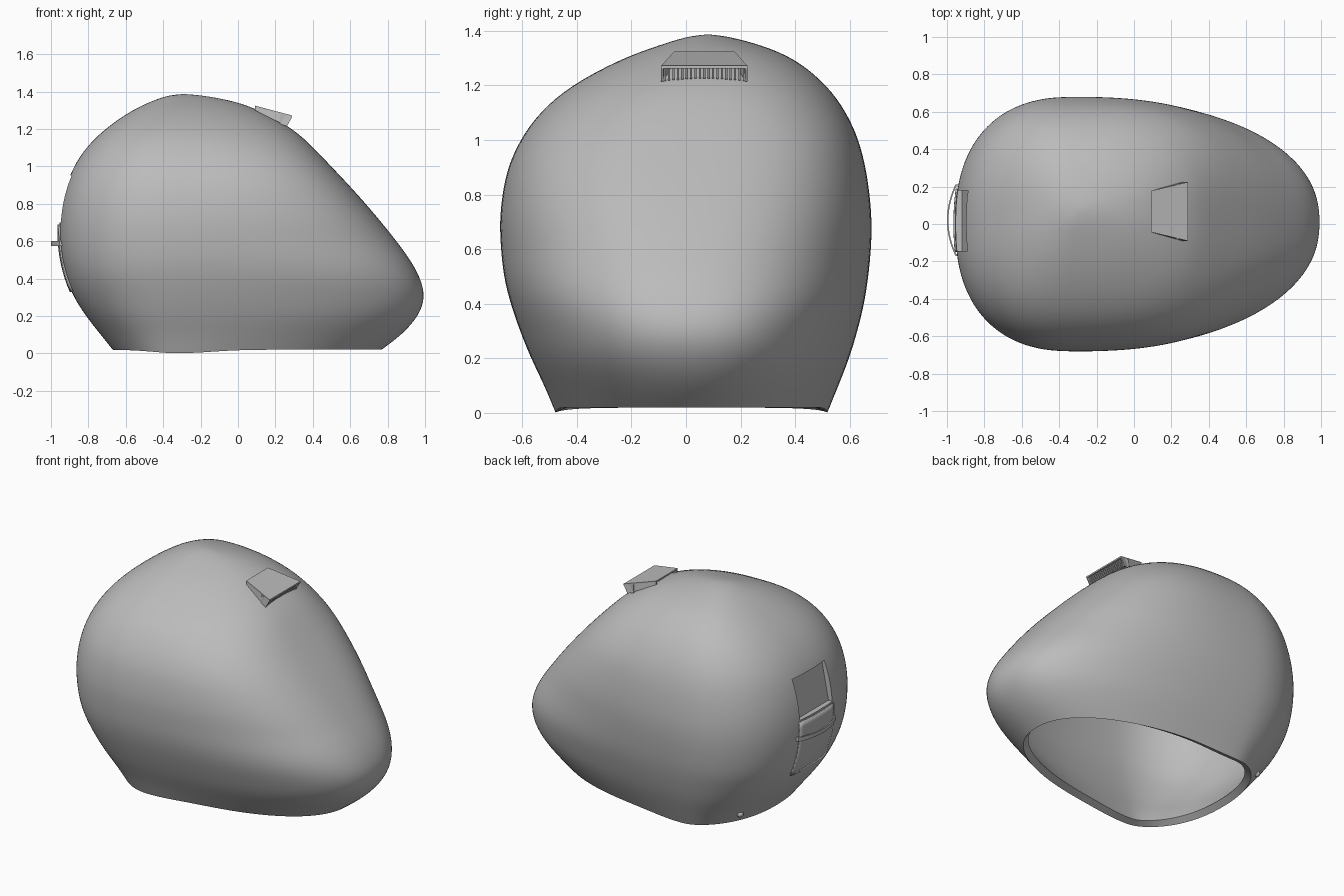
import bpy, bmesh, math
from mathutils import Vector

cube = bpy.data.objects.get("Cube")
if cube:
    bpy.data.objects.remove(cube, do_unlink=True)

grey = bpy.data.materials.new("plain_grey")
GREY = (0.5, 0.5, 0.5, 1)
grey.use_nodes = True
grey.diffuse_color = GREY
for node in grey.node_tree.nodes:
    if node.type == 'BSDF_PRINCIPLED':
        node.inputs["Base Color"].default_value = GREY


def make_object(name, bm):
    mesh = bpy.data.meshes.new(name)
    bm.to_mesh(mesh)
    bm.free()
    obj = bpy.data.objects.new(name, mesh)
    bpy.context.collection.objects.link(obj)
    mesh.materials.append(grey)
    return obj


def activate(obj):
    bpy.ops.object.select_all(action='DESELECT')
    obj.select_set(True)
    bpy.context.view_layer.objects.active = obj


def smooth(obj, degrees=35):
    activate(obj)
    bpy.ops.object.shade_smooth_by_angle(angle=math.radians(degrees))


def add_prism(bm, points, vector):
    """Polygon swept along a vector into a closed solid."""
    face = bm.faces.new([bm.verts.new(p) for p in points])
    swept = bmesh.ops.extrude_face_region(bm, geom=[face], use_keep_orig=True)
    moved = [g for g in swept["geom"] if isinstance(g, bmesh.types.BMVert)]
    bmesh.ops.translate(bm, verts=moved, vec=vector)
    bmesh.ops.recalc_face_normals(bm, faces=bm.faces)


def power(value, exponent):
    return math.copysign(abs(value) ** exponent, value)


# Helmet shell: level sections (z, back x, chin x, right y, left y, front squareness)
LEVELS = [
    (0.02, -0.67, 0.77, -0.48, 0.52, 2.2),
    (0.1, -0.735, 0.88, -0.52, 0.56, 2.2),
    (0.2, -0.815, 0.97, -0.57, 0.6, 2.3),
    (0.3, -0.88, 1.005, -0.61, 0.63, 2.3),
    (0.4, -0.92, 0.98, -0.645, 0.655, 2.4),
    (0.5, -0.945, 0.925, -0.67, 0.67, 2.4),
    (0.6, -0.957, 0.85, -0.68, 0.68, 2.4),
    (0.7, -0.957, 0.77, -0.685, 0.683, 2.5),
    (0.8, -0.945, 0.685, -0.675, 0.675, 2.6),
    (0.9, -0.92, 0.595, -0.655, 0.66, 2.7),
    (1.0, -0.88, 0.5, -0.61, 0.635, 2.8),
    (1.1, -0.815, 0.405, -0.54, 0.59, 2.7),
    (1.2, -0.715, 0.3, -0.425, 0.52, 2.5),
    (1.3, -0.57, 0.12, -0.235, 0.4, 2.3),
    (1.35, -0.46, -0.02, -0.09, 0.27, 2.1),
    (1.378, -0.38, -0.18, 0.0, 0.16, 2),
]
SEGMENTS = 48
WIDEST = -0.32


def section(bm, level, is_hem):
    z, back, chin, right, left, square = level
    middle, half = (left + right) / 2, (left - right) / 2
    ring = []
    for i in range(SEGMENTS):
        angle = math.tau * (i + 0.5) / SEGMENTS
        c, s = math.cos(angle), math.sin(angle)
        n = square if c > 0 else min(square, 2.4)
        reach = chin - WIDEST if c > 0 else WIDEST - back
        x = WIDEST + reach * power(c, 2 / n)
        y = middle + half * power(s, 2 / n)
        # the hem dips below the ears
        dip = 0.02 * math.exp(-((x + 0.3) / 0.2) ** 2) if is_hem else 0
        ring.append(bm.verts.new((x, y, z - dip)))
    return ring


bm = bmesh.new()
rings = [section(bm, level, k == 0) for k, level in enumerate(LEVELS)]
for low, high in zip(rings, rings[1:]):
    for i in range(SEGMENTS):
        j = (i + 1) % SEGMENTS
        bm.faces.new((low[i], low[j], high[j], high[i]))
crown = bm.verts.new((-0.29, 0.08, 1.388))
for i in range(SEGMENTS):
    bm.faces.new((rings[-1][i], rings[-1][(i + 1) % SEGMENTS], crown))
shell = make_object("helmet_shell", bm)

# Recess in the back of the shell
bm = bmesh.new()
add_prism(bm, [(x, -0.145, z) for x, z in
               ((-1.2, 0.7), (-0.92, 0.7), (-0.872, 0.95), (-1.2, 0.95))], (0, 0.325, 0))
cutter = make_object("recess_cutter", bm)
cutter.hide_render = True

rounding = shell.modifiers.new("rounding", 'SUBSURF')
rounding.levels = rounding.render_levels = 2
wall = shell.modifiers.new("wall", 'SOLIDIFY')
wall.thickness = 0.045
wall.offset = -1
recess = shell.modifiers.new("recess", 'BOOLEAN')
recess.operation = 'DIFFERENCE'
recess.solver = 'EXACT'
recess.object = cutter
activate(shell)
for modifier in list(shell.modifiers):
    bpy.ops.object.modifier_apply(modifier=modifier.name)
bpy.data.objects.remove(cutter, do_unlink=True)
smooth(shell)
bpy.context.view_layer.update()


def back_surface(y, z):
    hit, spot, normal, index = shell.ray_cast(Vector((-2, y, z)), Vector((1, 0, 0)))
    return spot.x if hit else -0.9


# Thin plate hugging the back below the recess
COLS, ROWS = 10, 10
bm = bmesh.new()
grid = []
for r in range(ROWS + 1):
    z = 0.33 + 0.36 * r / ROWS
    row = []
    for c in range(COLS + 1):
        y = -0.15 + 0.34 * c / COLS
        row.append(bm.verts.new((back_surface(y, z) - 0.006, y, z)))
    grid.append(row)
for a, b in zip(grid, grid[1:]):
    for c in range(COLS):
        bm.faces.new((a[c], b[c], b[c + 1], a[c + 1]))
bmesh.ops.recalc_face_normals(bm, faces=bm.faces)
plate = make_object("back_plate", bm)
thick = plate.modifiers.new("thickness", 'SOLIDIFY')
thick.thickness = 0.009
thick.offset = 0
smooth(plate)

# Bowed strap across the back with a post at each end
bm = bmesh.new()
outer, inner = [], []
for i in range(13):
    u = i / 6 - 1
    y = 0.02 + 0.19 * u
    x = -1 + 0.045 * u * u
    outer.append((x, y, 0.575))
    inner.append((x + 0.008, y, 0.575))
add_prism(bm, outer + inner[::-1], (0, 0, 0.025))
for y in (-0.17, 0.2):
    add_prism(bm, [(-0.955, y, 0.575), (-0.9, y, 0.575),
                   (-0.9, y, 0.6), (-0.955, y, 0.6)], (0, 0.01, 0))
strap = make_object("back_strap", bm)

# Brow vent: sloping hood, side cheeks and grille bars
MID = 0.067
bm = bmesh.new()
add_prism(bm, [(0.09, MID - 0.11, 1.315), (0.09, MID + 0.11, 1.315),
               (0.29, MID + 0.158, 1.262), (0.29, MID - 0.158, 1.262)], (0, 0, 0.01))
for side in (-1, 1):
    add_prism(bm, [(0.09, MID + side * 0.11, 1.3), (0.09, MID + side * 0.11, 1.32),
                   (0.29, MID + side * 0.158, 1.266), (0.262, MID + side * 0.158, 1.215)],
              (0, -side * 0.008, 0))
make_object("vent_hood", bm)

bm = bmesh.new()
BARS = 19
for i in range(BARS):
    y = MID - 0.145 + 0.29 * i / (BARS - 1)
    foot = 1.215 + 0.01 * math.cos((y - MID) * 10)
    add_prism(bm, [(0.225, y - 0.004, foot + 0.01), (0.258, y - 0.004, foot),
                   (0.28, y - 0.004, 1.266), (0.225, y - 0.004, 1.28)], (0, 0.008, 0))
make_object("vent_grille", bm)

# Small snap stud near the rear hem
bm = bmesh.new()
bmesh.ops.create_uvsphere(bm, u_segments=16, v_segments=8, radius=0.02)
spot_x = back_surface(0.36, 0.08)
bmesh.ops.translate(bm, verts=bm.verts, vec=(spot_x, 0.36, 0.08))
smooth(make_object("hem_stud", bm), 60)
